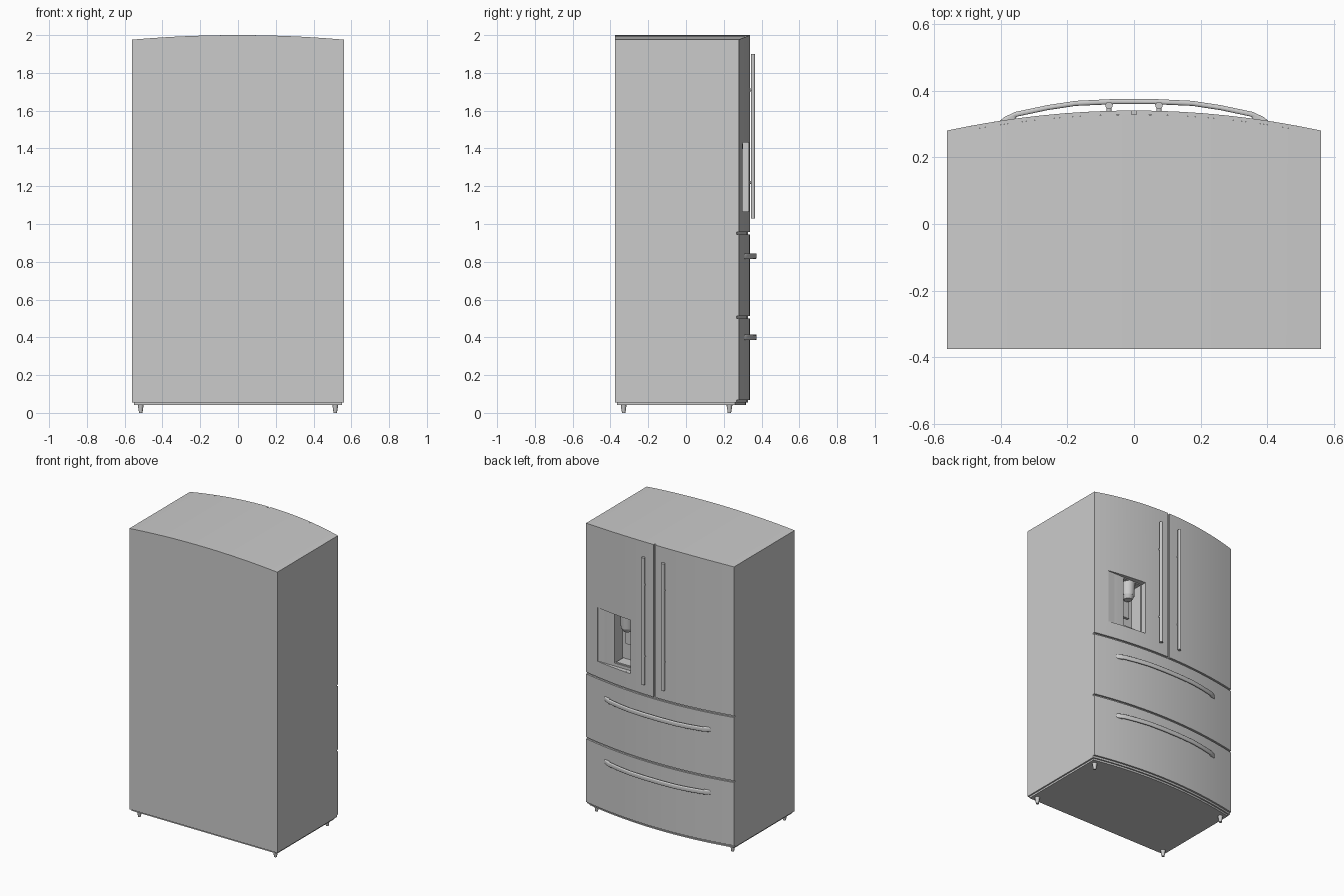
import bpy, bmesh, math
from mathutils import Matrix, Vector

if "Cube" in bpy.data.objects:
    bpy.data.objects.remove(bpy.data.objects["Cube"])

W = 0.56           # half width
BACK = -0.375


def front(x):      # bowed front
    return 0.34 - 0.06 * (x / W) ** 2


def top(x):        # arched top
    return 2.0 - 0.024 * (x / W) ** 2


def make(name, bm):
    bmesh.ops.recalc_face_normals(bm, faces=bm.faces)
    me = bpy.data.meshes.new(name)
    bm.to_mesh(me)
    bm.free()
    ob = bpy.data.objects.new(name, me)
    bpy.context.collection.objects.link(ob)
    return ob


def bowed(name, x0, x1, z0, z1, back, fr, n=16):
    """Solid swept across x; z1, back and fr are functions of x."""
    bm = bmesh.new()
    rings = []
    for i in range(n + 1):
        x = x0 + (x1 - x0) * i / n
        rings.append([bm.verts.new(p) for p in (
            (x, back(x), z0), (x, fr(x), z0), (x, fr(x), z1(x)), (x, back(x), z1(x)))])
    for a, b in zip(rings, rings[1:]):
        for k in range(4):
            bm.faces.new((a[k], a[(k + 1) % 4], b[(k + 1) % 4], b[k]))
    bm.faces.new(rings[0])
    bm.faces.new(rings[-1])
    return make(name, bm)


def box(name, x0, x1, y0, y1, z0, z1):
    bm = bmesh.new()
    m = Matrix.Translation(((x0 + x1) / 2, (y0 + y1) / 2, (z0 + z1) / 2)) \
        @ Matrix.Diagonal((x1 - x0, y1 - y0, z1 - z0, 1))
    bmesh.ops.create_cube(bm, size=1, matrix=m)
    return make(name, bm)


def rod(name, a, b, r1, r2=None, n=20):
    a, b = Vector(a), Vector(b)
    d = b - a
    m = Matrix.Translation((a + b) / 2) @ d.to_track_quat('Z', 'Y').to_matrix().to_4x4()
    bm = bmesh.new()
    bmesh.ops.create_cone(bm, cap_ends=True, segments=n, radius1=r1,
                          radius2=r1 if r2 is None else r2, depth=d.length, matrix=m)
    return make(name, bm)


def apply_mod(ob, kind, **props):
    mod = ob.modifiers.new(kind, kind)
    for k, v in props.items():
        setattr(mod, k, v)
    bpy.context.view_layer.objects.active = ob
    bpy.ops.object.modifier_apply(modifier=mod.name)


# cabinet, doors and drawers
T = 0.012
rear = lambda x: BACK
inner = lambda x: front(x) - T
cabinet = bowed("cabinet", -W, W, 0.055, top, rear, inner)
door_r = bowed("dispenser_door", 0.007, W, 0.957, top, inner, front, 10)
bowed("plain_door", -W, -0.007, 0.957, top, inner, front, 10)
bowed("upper_drawer", -W, W, 0.512, lambda x: 0.945, inner, front)
bowed("lower_drawer", -W, W, 0.068, lambda x: 0.50, inner, front)
bowed("plinth", -W + 0.01, W - 0.01, 0.043, lambda x: 0.056,
      lambda x: BACK + 0.01, lambda x: front(x) - 0.022)

# dispenser recess: flat shallow panel plus deep alcove
for lim in ((0.185, 0.46, 0.296, 0.45, 1.065, 1.432),
            (0.195, 0.335, 0.21, 0.45, 1.085, 1.425)):
    cutter = box("recess_cutter", *lim)
    cutter.hide_render = True
    for ob in (cabinet, door_r):
        apply_mod(ob, 'BOOLEAN', operation='DIFFERENCE', solver='EXACT', object=cutter)
    bpy.data.objects.remove(cutter)

# dispenser fittings
rod("dispenser_housing", (0.265, 0.257, 1.335), (0.265, 0.257, 1.427), 0.04, 0.045, 24)
rod("dispenser_nozzle", (0.265, 0.257, 1.31), (0.265, 0.257, 1.336), 0.026, 0.04, 24)
box("dispenser_paddle", 0.232, 0.298, 0.208, 0.226, 1.20, 1.33)
box("drip_tray", 0.205, 0.325, 0.215, 0.29, 1.08, 1.093)

# vertical door handles with standoffs
for s, side in ((1, "right"), (-1, "left")):
    x = 0.075 * s
    rod(f"door_handle_{side}", (x, 0.355, 1.03), (x, 0.355, 1.90), 0.011)
    for z in (1.22, 1.71):
        rod(f"handle_standoff_{side}", (x, 0.325, z), (x, 0.355, z), 0.008, n=12)

# bowed drawer handles: half outline mirrored, extruded and rounded
outer = [(0.415, 0.296), (0.39, 0.32), (0.355, 0.336), (0.26, 0.356), (0.175, 0.369), (0.06, 0.3745)]
inside = [(0.06, 0.359), (0.175, 0.354), (0.26, 0.341), (0.355, 0.321), (0.355, 0.306)]
mir = lambda pts: [(-x, y) for x, y in reversed(pts)]
outline = outer + mir(outer) + mir(inside) + inside
for z, nm in ((0.83, "upper"), (0.40, "lower")):
    bm = bmesh.new()
    f = bm.faces.new([bm.verts.new((x, y, z - 0.015)) for x, y in outline])
    ext = bmesh.ops.extrude_face_region(bm, geom=[f])
    bmesh.ops.translate(bm, vec=(0, 0, 0.03),
                        verts=[v for v in ext["geom"] if isinstance(v, bmesh.types.BMVert)])
    h = make(f"{nm}_drawer_handle", bm)
    apply_mod(h, 'BEVEL', width=0.006, segments=3, limit_method='ANGLE',
              angle_limit=math.radians(50))

# tapered feet
for x in (-0.515, 0.515):
    for y in (-0.33, 0.23):
        rod("foot", (x, y, 0), (x, y, 0.045), 0.009, 0.016, 16)

# smooth curved surfaces, keep edges sharp
for ob in bpy.context.scene.objects:
    ob.select_set(True)
bpy.context.view_layer.objects.active = cabinet
bpy.ops.object.shade_smooth_by_angle(angle=math.radians(35))
